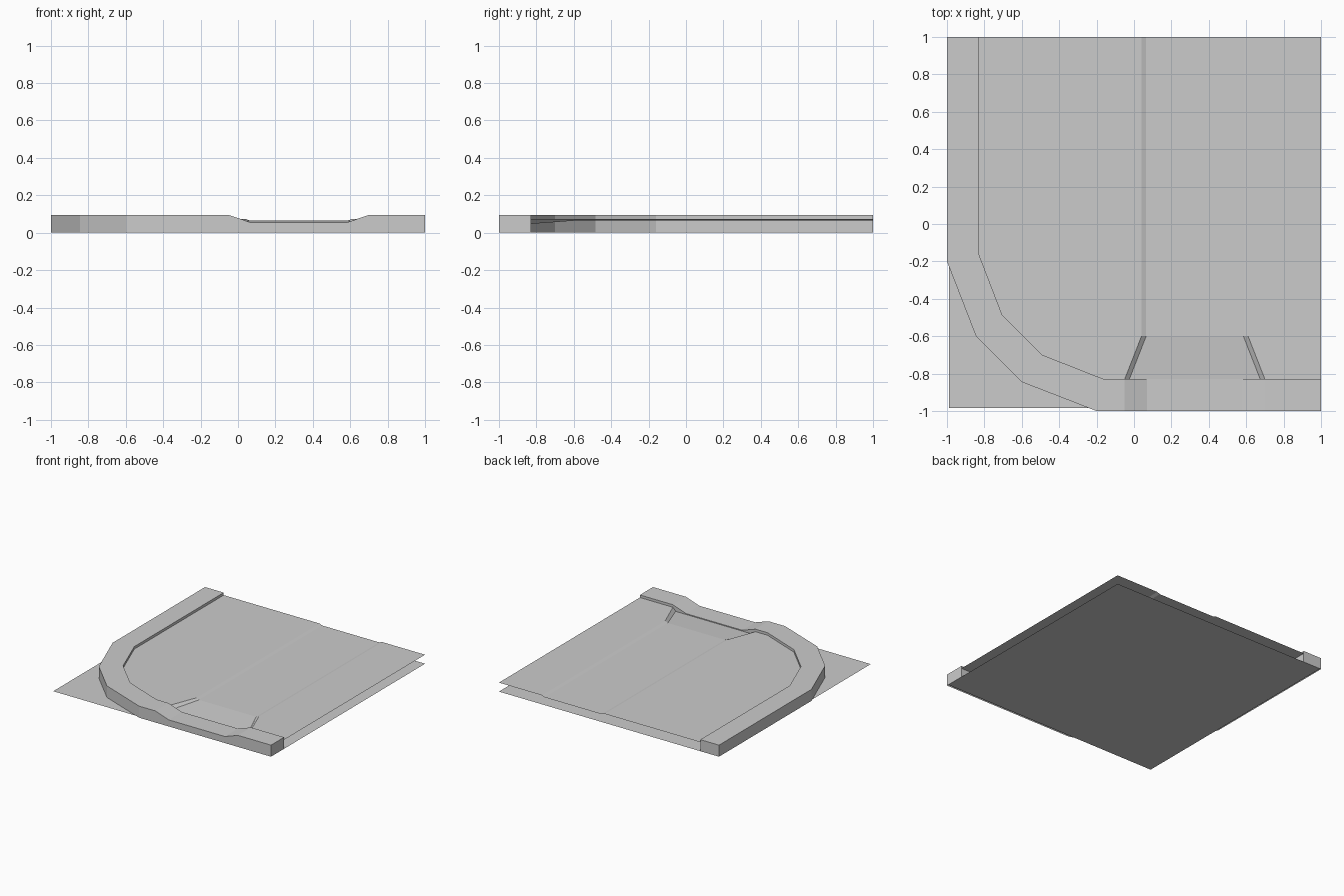
import bpy
import bmesh

cube = bpy.data.objects.get("Cube")
if cube:
    bpy.data.objects.remove(cube, do_unlink=True)

# One concrete colour for everything
concrete = bpy.data.materials.new("concrete_grey")
concrete.use_nodes = True
GREY = (0.6, 0.6, 0.6, 1.0)
concrete.diffuse_color = GREY
concrete.node_tree.nodes["Principled BSDF"].inputs["Base Color"].default_value = GREY

KERB_Z, DIP_Z = 0.095, 0.054      # kerb top, dropped kerb top
SLAB_Z, LANE_Z, RAMP_Z = 0.074, 0.064, 0.047
MID_X = 0.325                     # centre of the driveway


def make_object(name, bm):
    bmesh.ops.remove_doubles(bm, verts=bm.verts, dist=0.0005)
    mesh = bpy.data.meshes.new(name)
    bm.to_mesh(mesh)
    bm.free()
    mesh.materials.append(concrete)
    obj = bpy.data.objects.new(name, mesh)
    bpy.context.collection.objects.link(obj)
    return obj


def add_face(bm, points):
    return bm.faces.new([bm.verts.new(p) for p in points])


# Ground sheet
bm = bmesh.new()
add_face(bm, [(-0.99, -0.985, 0), (1, -0.985, 0), (1, 1, 0), (-0.99, 1, 0)])
make_object("ground_sheet", bm)

# Kerb: outer and inner paths around the cut corner, then the dropped section
outer = [(-1, 1), (-1, -0.2), (-0.845, -0.6), (-0.6, -0.845), (-0.2, -1)]
inner = [(-0.83, 1), (-0.83, -0.16), (-0.705, -0.485), (-0.49, -0.7), (-0.16, -0.83)]
stations = [(o, i, KERB_Z) for o, i in zip(outer, inner)]
for x, z in ((-0.05, KERB_Z), (0.07, DIP_Z), (0.58, DIP_Z), (0.7, KERB_Z), (1, KERB_Z)):
    stations.append(((x, -1), (x, -0.83), z))

bm = bmesh.new()
rings = [[(*o, 0), (*o, z), (*i, z), (*i, 0)] for o, i, z in stations]
for a, b in zip(rings, rings[1:]):
    for k in range(3):
        add_face(bm, [a[k], b[k], b[k + 1], a[k + 1]])
add_face(bm, rings[0])
add_face(bm, rings[-1][::-1])
make_object("kerb", bm)

# Raised slab with a sunken driveway lane that flares and ramps down to the kerb
# Each row: y, half width at the slab, half width at the lane, lane height
rows = [(1, 0.285, 0.26, LANE_Z), (-0.6, 0.285, 0.26, LANE_Z), (-0.83, 0.375, 0.35, RAMP_Z)]
lane = [[(MID_X - top, y, SLAB_Z), (MID_X - low, y, z),
         (MID_X + low, y, z), (MID_X + top, y, SLAB_Z)] for y, top, low, z in rows]

bm = bmesh.new()
for a, b in zip(lane, lane[1:]):
    for k in range(3):
        add_face(bm, [a[k], b[k], b[k + 1], a[k + 1]])
make_object("driveway_lane", bm)

bm = bmesh.new()
add_face(bm, [(*p, SLAB_Z) for p in inner] + [row[0] for row in lane[::-1]])
add_face(bm, [row[3] for row in lane] + [(1, -0.83, SLAB_Z), (1, 1, SLAB_Z)])
make_object("pavement_slab", bm)
